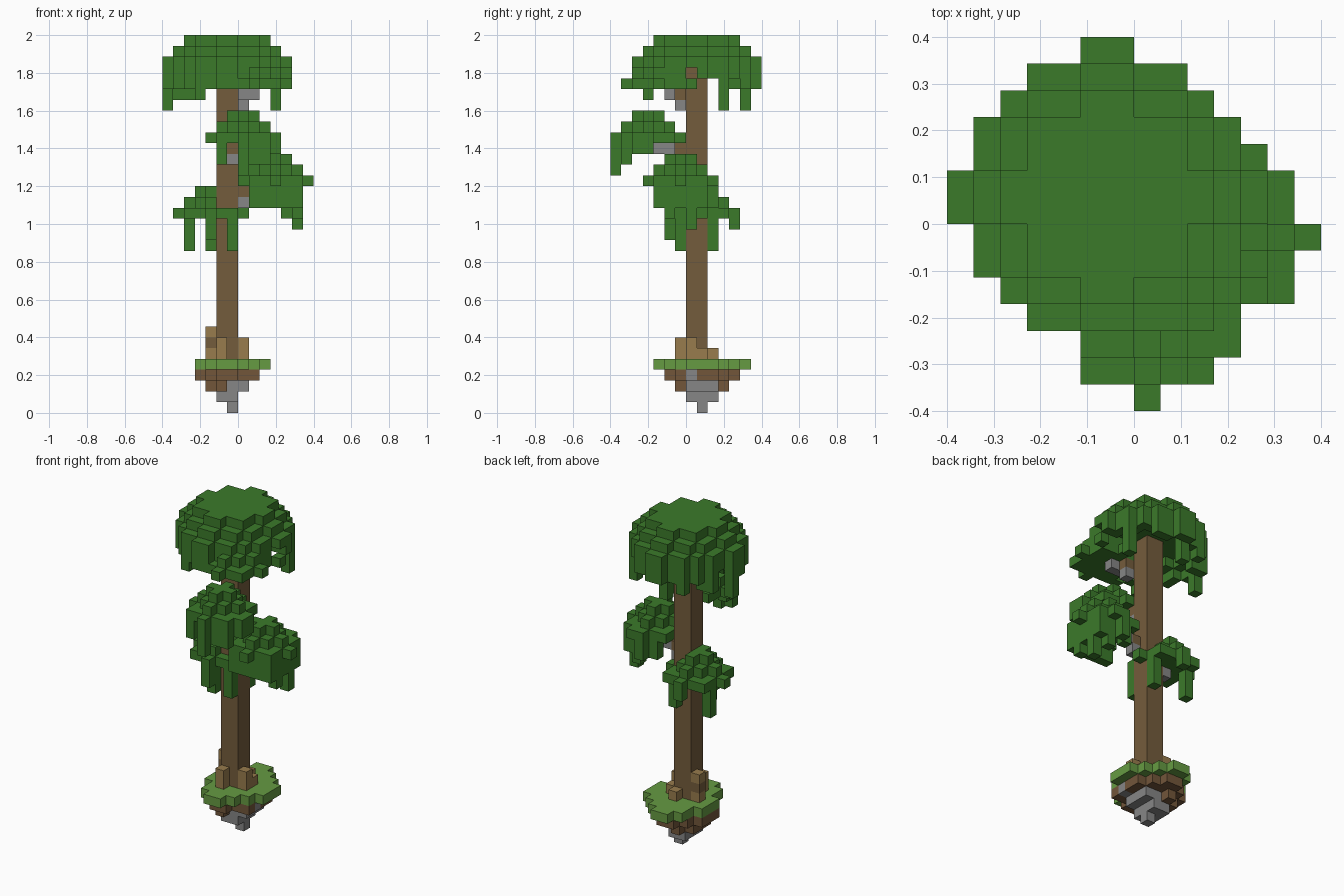
import bpy
import bmesh
from math import hypot
from mathutils import Vector

if "Cube" in bpy.data.objects:
    bpy.data.objects.remove(bpy.data.objects["Cube"], do_unlink=True)

U = 2 / 35          # edge length of one block
taken = set()       # block cells already used by an earlier part


def srgb(hex_code):
    parts = [int(hex_code[n:n + 2], 16) / 255 for n in (0, 2, 4)]
    return [c / 12.92 if c < 0.04 else ((c + 0.055) / 1.055) ** 2.4 for c in parts] + [1]


def material(name, hex_code):
    mat = bpy.data.materials.new(name)
    mat.use_nodes = True
    mat.diffuse_color = srgb(hex_code)
    mat.node_tree.nodes["Principled BSDF"].inputs["Base Color"].default_value = srgb(hex_code)
    return mat


LEAF = material("leaf green", "3B7A2A")
GRASS = material("grass green", "669B42")
BARK = material("bark brown", "745C3C")
ROOT = material("root tan", "987C4D")
DIRT = material("dirt brown", "72563A")
STONE = material("stone grey", "868686")


def box(xs, ys, zs):
    """Cells of a block range, each axis given as (first, last)."""
    return {(i, j, k) for i in range(xs[0], xs[1] + 1)
            for j in range(ys[0], ys[1] + 1) for k in range(zs[0], zs[1] + 1)}


def disc(cx, cy, k, rx, ry=None, inner=-1):
    """One layer of cells inside an ellipse, measured at cell centres."""
    ry = ry or rx
    return {(i, j, k) for i in range(-9, 9) for j in range(-9, 9)
            if hypot((i - cx) / rx, (j - cy) / ry) < 1 and hypot(i - cx, j - cy) > inner}


def build(name, cells, mat):
    """Mesh the outer skin of a set of block cells."""
    cells = set(cells) - taken
    taken.update(cells)
    bm = bmesh.new()
    verts = {}

    def vert(p):
        key = tuple(round(c) for c in p)
        if key not in verts:
            verts[key] = bm.verts.new(Vector(key) * U)
        return verts[key]

    for cell in sorted(cells):
        base = Vector(cell)
        for axis in range(3):
            for side in (0, 1):
                n, a, b = Vector(), Vector(), Vector()
                n[axis] = 1
                a[(axis + 1) % 3] = 1
                b[(axis + 2) % 3] = 1
                neighbour = base + n * (2 * side - 1)
                if tuple(round(c) for c in neighbour) in cells:
                    continue
                o = base + n * side
                loop = [o, o + a, o + a + b, o + b]
                if not side:
                    loop.reverse()
                bm.faces.new([vert(p) for p in loop])
    mesh = bpy.data.meshes.new(name)
    bm.to_mesh(mesh)
    bm.free()
    mesh.materials.append(mat)
    obj = bpy.data.objects.new(name, mesh)
    bpy.context.collection.objects.link(obj)


def clump(name, cx, cy, k, vines=(), edge=()):
    """Small three-layer leaf dome; vines are (dx, dy, length) below its rim."""
    cells = disc(cx, cy, k, 3.05) | disc(cx, cy, k + 1, 2.1) | disc(cx, cy, k + 2, 1.1)
    for dx, dy, length in vines:
        cells |= box((cx + dx,) * 2, (cy + dy,) * 2, (k - length, k - 1))
    cells |= {(cx + dx, cy + dy, k) for dx, dy in edge}
    build(name, cells, LEAF)


# Trunk
build("trunk", box((-2, -1), (0, 1), (5, 31)), BARK)

# Branches with grey undersides and tips
build("branch_bark", {(-1, -1, 24), (0, 0, 20), (0, -1, 29), (-3, 1, 6)}, BARK)
build("branch_tips", {(-1, -1, 23), (0, -2, 24), (0, -3, 24), (0, 0, 19), (1, 0, 20),
                      (0, -1, 28), (0, -2, 29), (1, -2, 29), (-3, 1, 17)}, STONE)

# Roots around the trunk foot
build("roots", box((-2, -2), (-1, -1), (5, 6)) | box((0, 0), (0, 0), (5, 6))
      | box((-3, -3), (1, 1), (5, 7)) | {(0, 1, 5), (-1, 2, 5)}, ROOT)

# Floating island: stone core, dirt, grass
build("island_stone", {(-1, 1, 0), (1, 0, 3)} | box((-2, -1), (0, 2), (1, 1))
      | box((-1, 0), (0, 2), (2, 2)), STONE)
dirt = {c for c in disc(-1.5, 1, 3, 2.8, 3.3) if c[0] + c[1] < 4} | {(1, -1, 3)}
dirt |= {c for c in disc(-1.5, 1, 2, 2.1, 2.5) if c[0] < -1}
build("island_dirt", dirt, DIRT)
grass = {c for c in disc(-1, 1, 4, 3.3, 4.3) if c[0] + c[1] < 5 and c[0] - c[1] < 3}
build("island_grass", grass, GRASS)

# Main crown: solid cap, ragged rim and hanging vines
crown = disc(-1.5, 0.5, 34, 3.6) | disc(-1.5, 0.5, 33, 4.6) | disc(-1.5, 0.5, 32, 5.6)
crown |= {c for c in disc(-1.5, 0.5, 31, 5.6, inner=3.6) if not (c[0] > -1 and c[1] == 0)}
crown |= {c for c in disc(-1.5, 0.5, 30, 5.6, inner=4.6)
          if c[1] != 2 and not (c[0] > 1 and c[1] > 0)}
for x, y, bottom in ((-7, 1, 28), (3, 3, 28), (-2, 5, 28), (-6, 3, 29),
                     (-5, 3, 29), (-4, 5, 29), (-4, -4, 29)):
    crown |= box((x, x), (y, y), (bottom, 30))
build("crown", crown, LEAF)

# Side leaf clumps
clump("crown_front_clump", 1, -3, 30)
clump("front_clump", 0, -4, 25, [(0, -3, 3), (-2, -2, 2), (2, -2, 2), (3, -1, 1), (2, -1, 1),
                                 (3, 0, 1), (-2, -1, 1), (1, -2, 2)], edge=[(3, -1)])
clump("left_clump", 3, -1, 21, [(dx, -2, 2) for dx in range(-2, 3)]
      + [(2, 1, 4), (2, -1, 3), (1, 2, 3), (2, 2, 2), (-1, 2, 2), (0, 3, 2), (2, 0, 2)],
      edge=[(1, 3)])
clump("right_clump", -3, 1, 18, [(2, -2, 3), (0, -2, 3), (0, -3, 2), (-2, 1, 3),
                                 (0, 3, 1), (2, 1, 3)])
